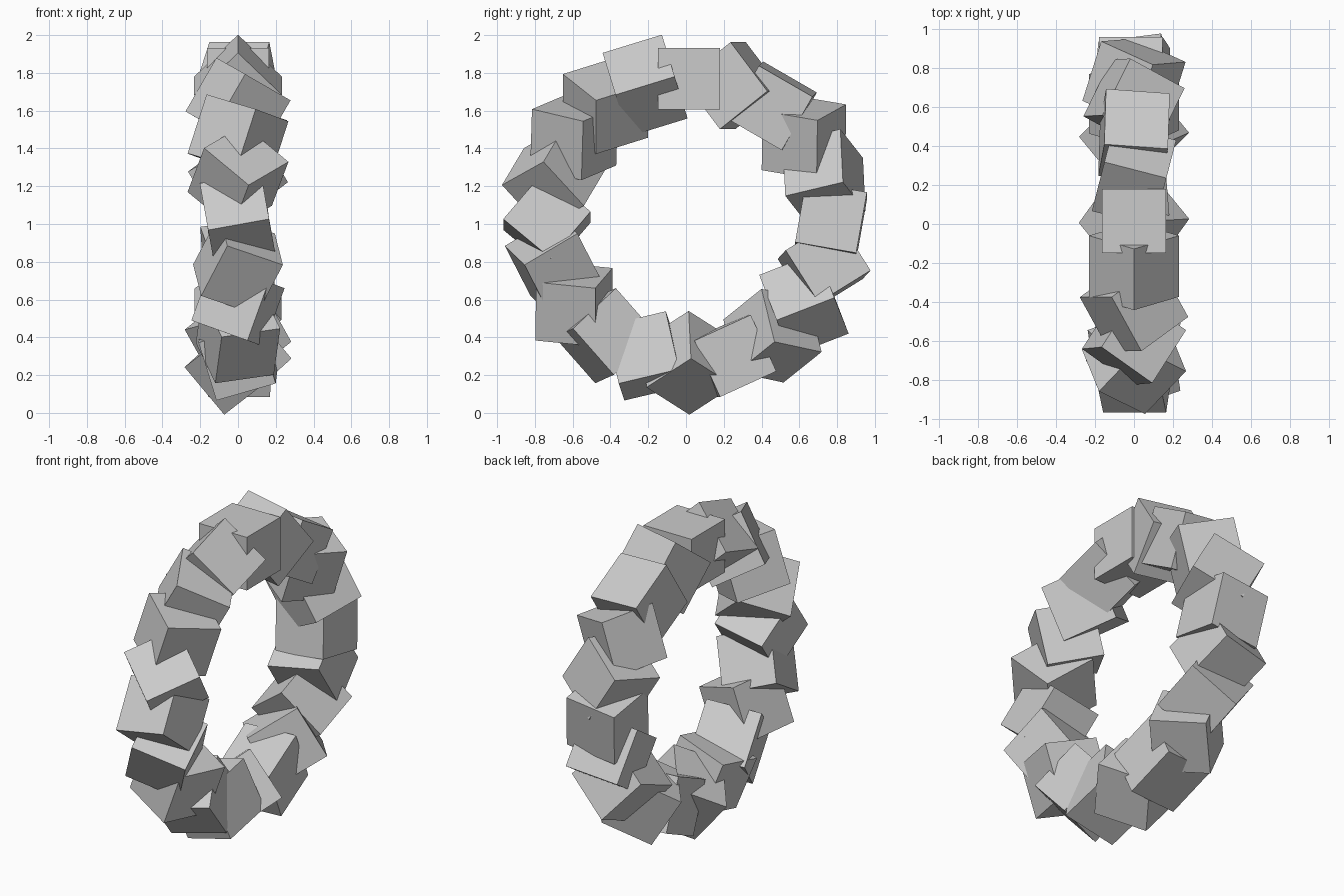
import bpy, bmesh, math
from mathutils import Vector, Matrix

if "Cube" in bpy.data.objects:
    bpy.data.objects.remove(bpy.data.objects["Cube"])

SIDE, RADIUS = 0.328, 0.752
CENTRE = Vector((0, 0.016, 1.017))

# Tumble of each block, clockwise from the top as seen from +x:
# side-view directions of its three edges (right, down); the third recedes from +x
TUMBLE = [
    ((62, 0), (0, 62), (0, 0)),
    ((-38, -49), (-49, 38), (16, 0)),
    ((-52, -33), (-27, 52), (4, -4)),
    ((-3, 56), (-54, -7), (29, -16)),
    ((-57, 14), (-2, -52), (22, 28)),
    ((-60, -10), (11, -59), (0, 7)),
    ((51, -34), (-30, -51), (-8, 9)),
    ((-57, 22), (-17, -44), (14, 35)),
    ((-13, -52), (47, 10), (-38, 30)),
    ((57, -26), (25, 55), (-5, 0)),
    ((-44, 31), (41, 27), (-1, -49)),
    ((57, -16), (11, 58), (5, 17)),
    ((40, 46), (44, -42), (-19, 9)),
    ((-59, -6), (0, 58), (17, -20)),
    ((53, -32), (24, 48), (-19, -18)),
    ((40, -47), (47, 39), (0, 11)),
    ((-42, 24), (23, -37), (39, 42)),
    ((-51, -13), (0, 56), (34, -13)),
    ((0, 53), (52, -16), (-33, -26)),
    ((59, -18), (-13, -42), (13, 42)),
]


def orientation(edges):
    """Orthonormal rotation from the three projected edges."""
    y = Vector([e[0] for e in edges]).normalized()
    z = Vector([-e[1] for e in edges]).normalized()
    # share the correction evenly between both rows
    d = y.dot(z) / 2
    y, z = (y - z * d).normalized(), (z - y * d).normalized()
    z = (z - y * y.dot(z)).normalized()
    x = y.cross(z)
    if x[2] > 0:
        x = -x
    m = Matrix((x, y, z))
    if m.determinant() < 0:          # a cube looks the same with one axis flipped
        m = m @ Matrix.Diagonal((-1, 1, 1))
    return m


# Shared cube mesh
mesh = bpy.data.meshes.new("block")
bm = bmesh.new()
bmesh.ops.create_cube(bm, size=SIDE)
bm.to_mesh(mesh)
bm.free()

# Ring of tumbled blocks
for i, edges in enumerate(TUMBLE):
    a = 2 * math.pi * i / len(TUMBLE)
    ob = bpy.data.objects.new(f"ring_block_{i + 1}", mesh)
    pos = CENTRE + Vector((0, math.sin(a), math.cos(a))) * RADIUS
    ob.matrix_world = Matrix.Translation(pos) @ orientation(edges).to_4x4()
    bpy.context.collection.objects.link(ob)
